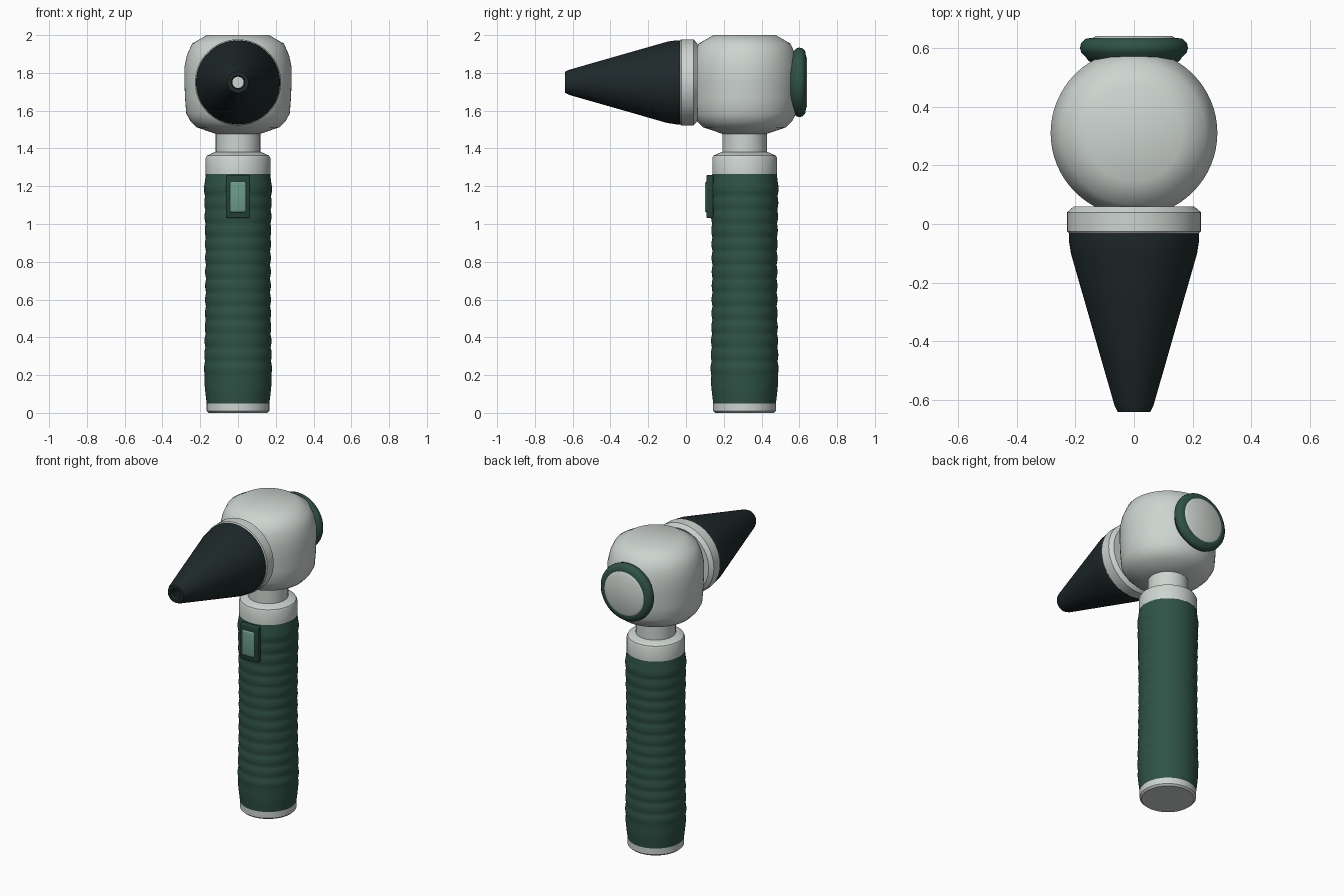
import bpy, bmesh, math
from mathutils import Matrix, Vector

cube = bpy.data.objects.get("Cube")
if cube:
    bpy.data.objects.remove(cube, do_unlink=True)

AXIS_Y = 0.31   # centre of the upright handle
HEAD_Z = 1.75   # height of the viewing axis


def material(name, rgb, rough=0.5):
    m = bpy.data.materials.new(name)
    m.use_nodes = True
    m.diffuse_color = (*rgb, 1)
    bsdf = m.node_tree.nodes["Principled BSDF"]
    bsdf.inputs["Base Color"].default_value = (*rgb, 1)
    bsdf.inputs["Roughness"].default_value = rough
    return m


GREY = material("pale grey", (0.61, 0.66, 0.63))
GREEN = material("grip green", (0.028, 0.085, 0.062))
DARK = material("speculum black", (0.013, 0.022, 0.023))
FRAME = material("frame green", (0.018, 0.055, 0.042))
MINT = material("button green", (0.15, 0.33, 0.25))


def finish(name, bm, mat, angle=35):
    bmesh.ops.recalc_face_normals(bm, faces=bm.faces)
    mesh = bpy.data.meshes.new(name)
    bm.to_mesh(mesh)
    bm.free()
    mesh.materials.append(mat)
    ob = bpy.data.objects.new(name, mesh)
    bpy.context.collection.objects.link(ob)
    bpy.ops.object.select_all(action="DESELECT")
    ob.select_set(True)
    bpy.context.view_layer.objects.active = ob
    bpy.ops.object.shade_smooth_by_angle(angle=math.radians(angle))
    return ob


def lathe(name, profile, mat, along_y=False, closed=False, angle=35):
    """Spin (radius, position) points about the handle or the viewing axis."""
    bm = bmesh.new()
    verts = [bm.verts.new((r, 0, h)) for r, h in profile]
    edges = [bm.edges.new(p) for p in zip(verts, verts[1:])]
    if closed:
        edges.append(bm.edges.new((verts[-1], verts[0])))
    bmesh.ops.spin(bm, geom=verts + edges, cent=(0, 0, 0), axis=(0, 0, 1),
                   angle=math.tau, steps=64, use_duplicate=False)
    bmesh.ops.remove_doubles(bm, verts=bm.verts, dist=1e-5)
    if along_y:
        place = Matrix.Translation((0, 0, HEAD_Z)) @ Matrix.Rotation(-math.pi / 2, 4, "X")
    else:
        place = Matrix.Translation((0, AXIS_Y, 0))
    bm.transform(place)
    return finish(name, bm, mat, angle)


def rounded_box(name, centre, size, bevel, mat):
    bm = bmesh.new()
    bmesh.ops.create_cube(bm, size=1)
    bm.transform(Matrix.Translation(centre) @ Matrix.Diagonal((*size, 1)))
    bmesh.ops.bevel(bm, geom=bm.edges[:], offset=bevel, segments=3,
                    profile=0.5, affect="EDGES")
    return finish(name, bm, mat)


# Handle: end cap, ribbed grip with a slight waist, collar and neck
lathe("end_cap", [(0, 0), (0.155, 0), (0.166, 0.01), (0.166, 0.05), (0, 0.05)], GREY)

grip = [(0, 0.045), (0.166, 0.05), (0.172, 0.1), (0.178, 0.16)]
ribs, steps, low, high = 14, 6, 0.2, 1.22
for i in range(ribs * steps + 1):
    t = i / (ribs * steps)
    waist = 0.176 - 0.007 * math.sin(math.pi * t)
    grip.append((waist + 0.005 * abs(math.sin(math.pi * ribs * t)), low + (high - low) * t))
grip += [(0.17, 1.27), (0, 1.27)]
lathe("ribbed_grip", grip, GREEN, angle=60)

lathe("handle_collar", [(0, 1.265), (0.171, 1.265), (0.171, 1.35), (0.165, 1.362),
                        (0.125, 1.38), (0, 1.38)], GREY)
lathe("neck", [(0, 1.37), (0.118, 1.37), (0.118, 1.5), (0, 1.5)], GREY)

# Rounded head
lathe("head", [(0, 1.475), (0.11, 1.475), (0.22, 1.512), (0.252, 1.545), (0.274, 1.585),
               (0.28, 1.66), (0.284, 1.75), (0.284, 1.83), (0.27, 1.895), (0.243, 1.955),
               (0.165, 2.0), (0, 2.0)], GREY, angle=60)

# Front ring and hollow cone
lathe("front_ring", [(0, -0.036), (0.218, -0.036), (0.228, -0.025), (0.228, 0.04),
                     (0.205, 0.06), (0, 0.06)], GREY, along_y=True)
lathe("speculum_cone", [(0.222, -0.03), (0.222, -0.055), (0.215, -0.1), (0.066, -0.62),
                        (0.056, -0.64), (0.036, -0.64), (0.03, -0.625), (0.19, -0.1),
                        (0.19, -0.03)], DARK, along_y=True, closed=True)

# Rear eyepiece
lathe("eyepiece_ring", [(0, 0.5), (0.155, 0.555), (0.165, 0.57), (0.18, 0.585), (0.184, 0.6),
                        (0.18, 0.617), (0.165, 0.631), (0.145, 0.634), (0, 0.634)],
      GREEN, along_y=True, angle=60)
lathe("eyepiece_lens", [(0, 0.6), (0.142, 0.6), (0.142, 0.633), (0.128, 0.641), (0, 0.641)],
      GREY, along_y=True)

# Switch on the front of the grip
rounded_box("switch_frame", Vector((0, 0.127, 1.145)), (0.126, 0.036, 0.228), 0.006, FRAME)
rounded_box("switch_button", Vector((0, 0.117, 1.143)), (0.088, 0.034, 0.165), 0.012, MINT)
